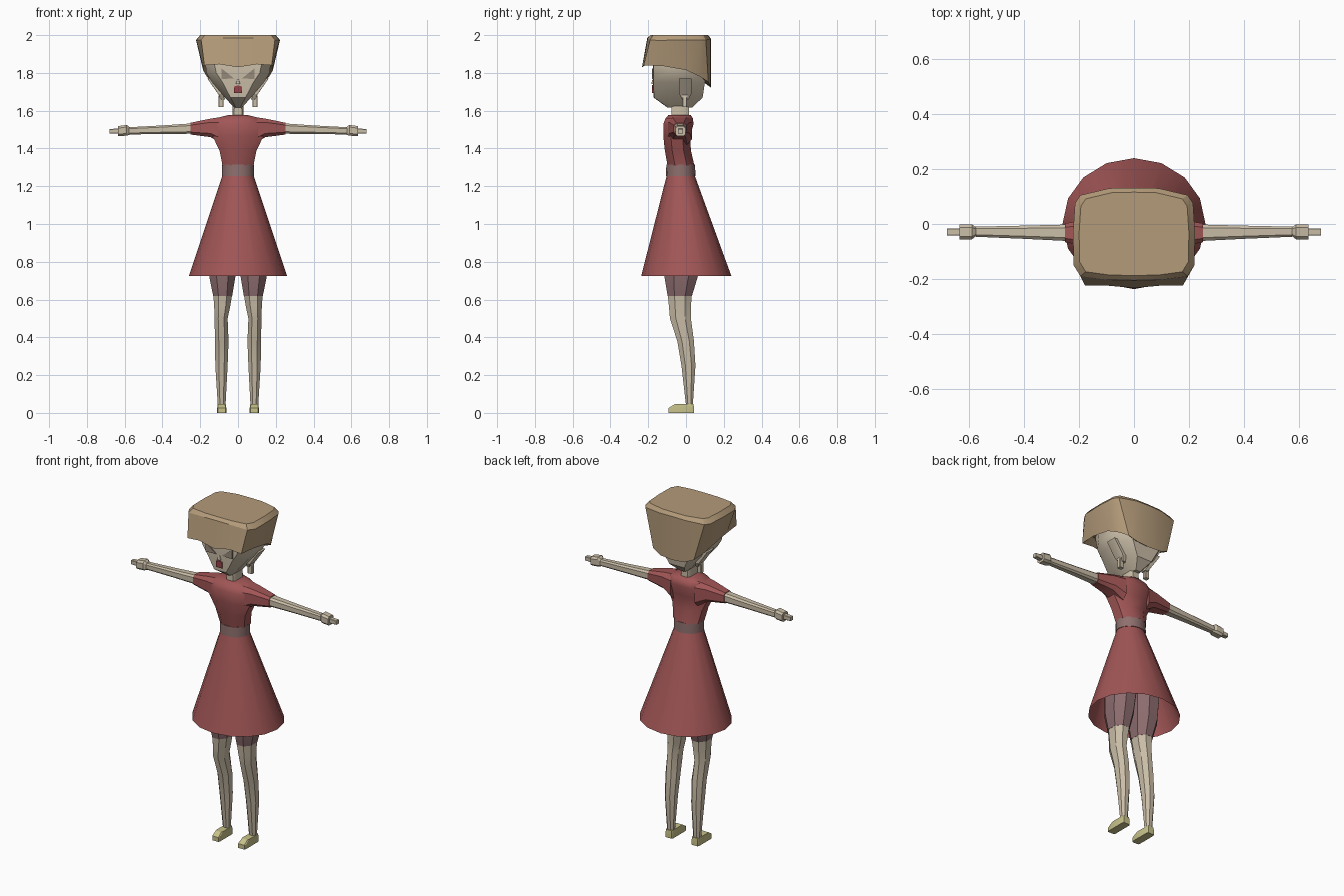
import bpy, bmesh, math


def mat(name, r, g, b):
    m = bpy.data.materials.new(name)
    lin = [((c / 255 + 0.055) / 1.055) ** 2.4 for c in (r, g, b)]
    m.diffuse_color = (*lin, 1)
    return m


skin = mat("skin", 202, 189, 167)
hair_c = mat("hair_brown", 180, 155, 122)
red = mat("dress_red", 162, 86, 86)
belt_c = mat("belt_grey", 142, 112, 110)
legging_c = mat("legging_mauve", 140, 108, 110)
shoe_c = mat("shoe_yellow", 200, 194, 138)
eye_c = mat("eye_grey", 150, 136, 122)
lip_c = mat("lip_red", 150, 66, 70)


def loft(name, rings, material, caps=(True, True), mirror=False, angle=35):
    """Skin a list of equally long point rings into one part."""
    bm = bmesh.new()
    vs = [[bm.verts.new(p) for p in r] for r in rings]
    n = len(vs[0])
    for a, b in zip(vs, vs[1:]):
        for i in range(n):
            j = (i + 1) % n
            bm.faces.new((a[i], a[j], b[j], b[i]))
    if caps[0]:
        bm.faces.new(vs[0][::-1])
    if caps[1]:
        bm.faces.new(vs[-1])
    bmesh.ops.recalc_face_normals(bm, faces=bm.faces)
    me = bpy.data.meshes.new(name)
    bm.to_mesh(me)
    bm.free()
    me.materials.append(material)
    ob = bpy.data.objects.new(name, me)
    bpy.context.collection.objects.link(ob)
    if mirror:
        ob.modifiers.new("mirror", 'MIRROR').use_axis[0] = True
    bpy.ops.object.select_all(action='DESELECT')
    ob.select_set(True)
    bpy.context.view_layer.objects.active = ob
    bpy.ops.object.shade_smooth_by_angle(angle=math.radians(angle))
    return ob


def oval(z, rx, y0, y1, n=16):
    cy, ry = (y0 + y1) / 2, (y1 - y0) / 2
    return [(rx * math.sin(2 * math.pi * i / n), cy - ry * math.cos(2 * math.pi * i / n), z)
            for i in range(n)]


def octo(u0, u1, v0, v1, k=0.28):
    """Rectangle with cut corners."""
    a, b = (u1 - u0) * k, (v1 - v0) * k
    return [(u0 + a, v0), (u1 - a, v0), (u1, v0 + b), (u1, v1 - b),
            (u1 - a, v1), (u0 + a, v1), (u0, v1 - b), (u0, v0 + b)]


def level(z, x0, x1, y0, y1, k=0.28):
    return [(x, y, z) for x, y in octo(x0, x1, y0, y1, k)]


def across(x, y0, y1, z0, z1, k=0.2):
    return [(x, y, z) for y, z in octo(y0, y1, z0, z1, k)]


def sym(half):
    """Complete a half outline, running front centre to back centre."""
    return half + [(-x, y, z) for x, y, z in half[-2:0:-1]]


# Skirt, open underneath
loft("skirt", [oval(1.257, 0.082, -0.102, 0.046), oval(0.725, 0.26, -0.237, 0.24)],
     red, caps=(True, False))
# Belt
loft("belt", [oval(1.255, 0.086, -0.106, 0.05), oval(1.315, 0.086, -0.104, 0.048)], belt_c)
# Bodice
loft("bodice", [
    level(1.31, -0.082, 0.082, -0.098, 0.044),
    level(1.39, -0.098, 0.098, -0.112, 0.026),
    level(1.465, -0.135, 0.135, -0.12, 0.022),
    level(1.53, -0.145, 0.145, -0.12, 0.04),
    level(1.56, -0.12, 0.12, -0.108, 0.036),
    level(1.578, -0.045, 0.045, -0.092, 0.024)], red, angle=40)
# Sleeves
loft("sleeves", [across(0.08, -0.1, 0.032, 1.42, 1.567),
                 across(0.145, -0.088, 0.02, 1.46, 1.558),
                 across(0.252, -0.066, 0.002, 1.474, 1.536)], red, mirror=True)
# Arms
loft("arms", [across(0.24, -0.062, -0.002, 1.478, 1.533),
              across(0.40, -0.054, -0.006, 1.477, 1.522),
              across(0.585, -0.046, -0.01, 1.474, 1.512)], skin, mirror=True)
# Hands and fingers
loft("hands", [across(0.575, -0.044, -0.012, 1.472, 1.514),
               across(0.59, -0.056, -0.002, 1.468, 1.525),
               across(0.635, -0.056, -0.002, 1.465, 1.518)], skin, mirror=True, angle=25)
loft("fingers", [across(0.63, -0.042, -0.016, 1.478, 1.506, 0.1),
                 across(0.68, -0.042, -0.016, 1.479, 1.503, 0.1)], skin, mirror=True)

# Legs, leggings and shoes
loft("legs", [level(0.04, 0.066, 0.107, 0.0, 0.036),
              level(0.25, 0.055, 0.12, -0.024, 0.05),
              level(0.38, 0.05, 0.122, -0.046, 0.042),
              level(0.50, 0.055, 0.124, -0.085, 0.026),
              level(0.56, 0.042, 0.126, -0.09, 0.026),
              level(0.62, 0.032, 0.13, -0.096, 0.03)], skin, mirror=True, angle=25)
loft("leggings", [level(0.618, 0.031, 0.131, -0.097, 0.031),
                  level(0.72, 0.014, 0.152, -0.114, 0.062),
                  level(0.86, 0.004, 0.155, -0.115, 0.08),
                  level(1.0, 0.002, 0.125, -0.1, 0.07)], legging_c, mirror=True, angle=25)
loft("shoes", [level(0.0, 0.062, 0.11, -0.092, 0.042, 0.08),
               level(0.026, 0.062, 0.11, -0.092, 0.042, 0.08),
               level(0.046, 0.065, 0.108, -0.06, 0.04, 0.08)], shoe_c, mirror=True, angle=20)

# Neck
loft("neck", [level(1.56, -0.03, 0.03, -0.078, 0.016, 0.15),
              level(1.65, -0.027, 0.027, -0.078, 0.016, 0.15)], skin)


# Head: flat face plane, wide temples, narrow chin
def head_ring(z, front, side, back, y0, y1):
    m = (y0 + y1) / 2
    return sym([(0, y0, z), (front, y0 + 0.003, z), (side, y0 + (m - y0) * 0.55, z),
                (side, m + 0.05, z), (back, y1, z), (0, y1, z)])


loft("head", [head_ring(1.618, 0.012, 0.022, 0.015, -0.1, 0.035),
              head_ring(1.67, 0.04, 0.07, 0.05, -0.172, 0.088),
              head_ring(1.75, 0.082, 0.138, 0.09, -0.176, 0.1),
              head_ring(1.80, 0.115, 0.168, 0.1, -0.176, 0.102),
              head_ring(1.87, 0.13, 0.175, 0.11, -0.176, 0.102),
              head_ring(1.94, 0.12, 0.16, 0.1, -0.16, 0.1)], skin)

# Hair: square cap, short in front and long behind
rim = sym([(0, -0.205, 1.985), (0.1, -0.203, 1.983), (0.195, -0.19, 1.975), (0.22, -0.15, 1.972),
           (0.222, -0.03, 1.974), (0.215, 0.075, 1.974), (0.195, 0.105, 1.974),
           (0.09, 0.13, 1.98), (0, 0.132, 1.982)])
crown = [(x * 0.9, (y + 0.03) * 0.9 - 0.03, 2.0) for x, y, z in rim]
hem = sym([(0, -0.233, 1.83), (0.1, -0.224, 1.846), (0.178, -0.224, 1.84), (0.186, -0.12, 1.836),
           (0.185, 0.0, 1.815), (0.165, 0.075, 1.78), (0.135, 0.118, 1.752),
           (0.08, 0.13, 1.728), (0, 0.132, 1.722)])
inner = [(x * 0.85, (y + 0.03) * 0.75 - 0.03, z + 0.03) for x, y, z in hem]
loft("hair", [inner, hem, rim, crown], hair_c, angle=28)


# Face plates
def plate(name, pts, material, mirror=False):
    loft(name, [[(x, y, z) for x, z in pts] for y in (-0.181, -0.173)], material, mirror=mirror)


plate("eyes", [(0.02, 1.77), (0.088, 1.768), (0.088, 1.824), (0.07, 1.81)], eye_c, True)
plate("mouth", [(-0.02, 1.694), (0.02, 1.694), (0.02, 1.728), (0.0, 1.735), (-0.02, 1.728)], lip_c)

# Nose
loft("nose", [level(1.74, -0.012, 0.012, -0.184, -0.16, 0.1),
              level(1.765, -0.004, 0.004, -0.178, -0.16, 0.1)], skin)

# Ears lying on the sides of the head, and the drops below them
loft("ears", [level(1.658, 0.068, 0.088, -0.02, 0.012, 0.05),
              level(1.688, 0.08, 0.105, -0.036, 0.028, 0.05),
              level(1.77, 0.14, 0.162, -0.036, 0.028, 0.05)], skin, mirror=True, angle=20)
loft("ear_drops", [level(1.62, 0.076, 0.104, -0.019, 0.006, 0.1),
                   level(1.67, 0.076, 0.104, -0.019, 0.006, 0.1),
                   level(1.69, 0.085, 0.1, -0.032, 0.02, 0.1)], skin, mirror=True, angle=20)
